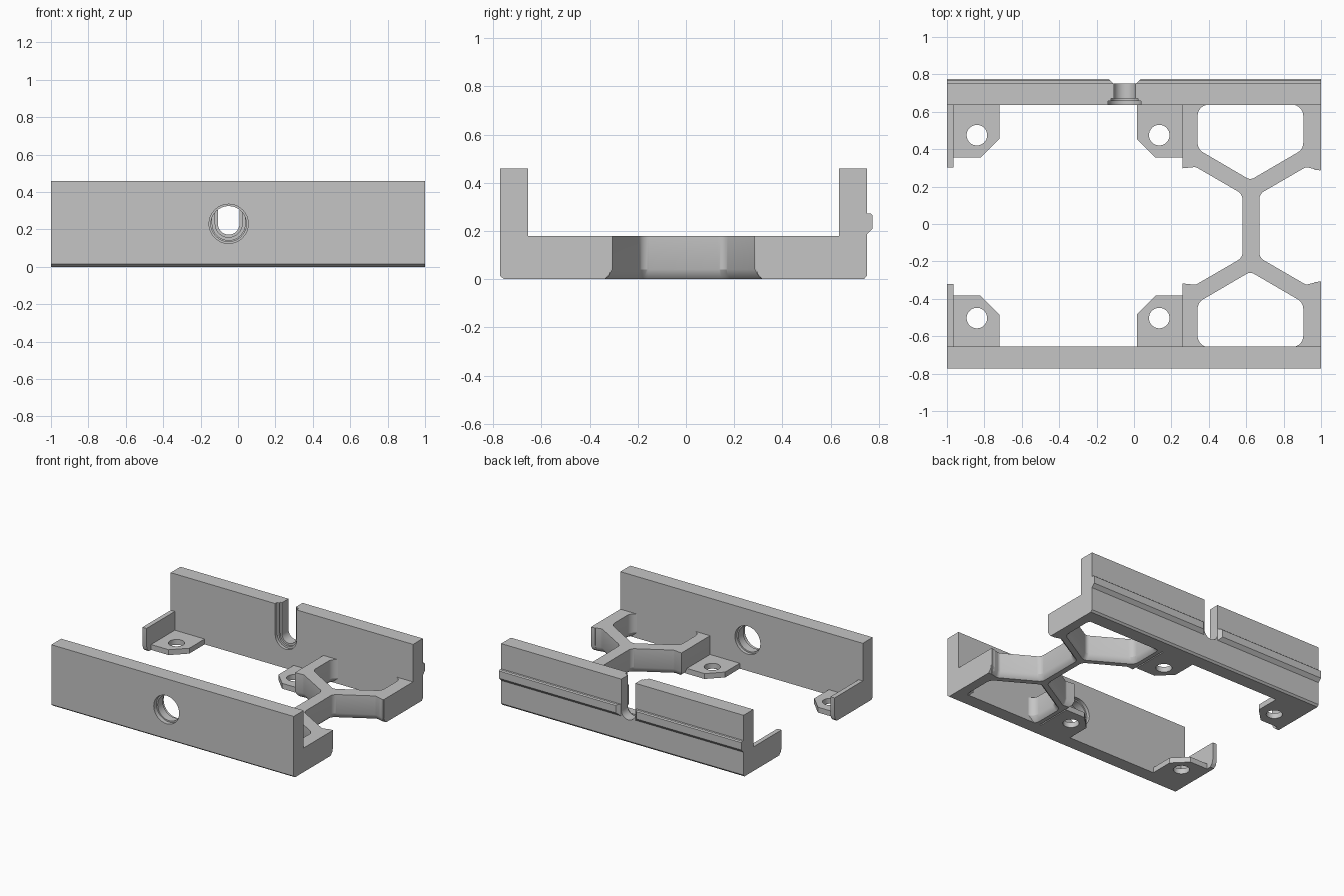
import bpy, bmesh, math
from mathutils import Vector

cube = bpy.data.objects.get("Cube")
if cube:
    bpy.data.objects.remove(cube)

grey = bpy.data.materials.new("plain grey")
grey.use_nodes = True
colour = (0.56, 0.56, 0.56, 1)
grey.diffuse_color = colour
grey.node_tree.nodes["Principled BSDF"].inputs["Base Color"].default_value = colour

PLANES = {
    "xy": lambda a, b, h: (a, b, h),
    "xz": lambda a, b, h: (a, h, b),
    "yz": lambda a, b, h: (h, a, b),
}
MID_Y = -0.01                      # symmetry line of the frame


def rounded(points, grow=0, steps=8):
    """Offset a counter-clockwise outline, then round corners given as (a, b, radius)."""
    n = len(points)
    raw = [Vector(p[:2]) for p in points]
    moved = []
    for i, p in enumerate(raw):
        d0 = (p - raw[i - 1]).normalized()
        d1 = (raw[(i + 1) % n] - p).normalized()
        n0, n1 = Vector((d0.y, -d0.x)), Vector((d1.y, -d1.x))
        moved.append(p + (n0 + n1) * grow / (1 + n0.dot(n1)))
    out = []
    for i, p in enumerate(moved):
        r = points[i][2] if len(points[i]) > 2 else 0
        if not r:
            out.append(p)
            continue
        a = (moved[i - 1] - p).normalized()
        b = (moved[(i + 1) % n] - p).normalized()
        half = a.angle(b) / 2
        centre = p + (a + b).normalized() * r / math.sin(half)
        v0 = p + a * r / math.tan(half) - centre
        v1 = p + b * r / math.tan(half) - centre
        for k in range(steps + 1):
            out.append(centre + v0.normalized().slerp(v1.normalized(), k / steps) * r)
    return out


def prism(name, points, layers, plane="xy"):
    """Stack the outline at each (height, grow) layer and close it."""
    bm = bmesh.new()
    rings = [[bm.verts.new(PLANES[plane](p.x, p.y, h)) for p in rounded(points, grow)]
             for h, grow in layers]
    bm.faces.new(rings[0])
    bm.faces.new(rings[-1])
    for low, high in zip(rings, rings[1:]):
        for i in range(len(low)):
            bm.faces.new((low[i - 1], low[i], high[i], high[i - 1]))
    bmesh.ops.remove_doubles(bm, verts=bm.verts, dist=0.0001)
    bmesh.ops.recalc_face_normals(bm, faces=bm.faces)
    mesh = bpy.data.meshes.new(name)
    bm.to_mesh(mesh)
    bm.free()
    mesh.materials.append(grey)
    ob = bpy.data.objects.new(name, mesh)
    bpy.context.collection.objects.link(ob)
    return ob


def finish(ob, cutters=()):
    """Cut the part, bake the result and shade it."""
    for c in cutters:
        m = ob.modifiers.new("cut", "BOOLEAN")
        m.operation, m.solver, m.object = "DIFFERENCE", "EXACT", c
    if cutters:
        bpy.context.view_layer.update()
        deps = bpy.context.evaluated_depsgraph_get()
        mesh = bpy.data.meshes.new_from_object(ob.evaluated_get(deps))
        ob.modifiers.clear()
        ob.data = mesh
        for c in cutters:
            bpy.data.objects.remove(c)
    ob.data.shade_smooth()
    ob.data.set_sharp_from_angle(angle=math.radians(25))


def circle(a, b, r):
    return [(a - r, b - r, r), (a + r, b - r, r), (a + r, b + r, r), (a - r, b + r, r)]


def mirrored(points, mid=MID_Y):
    return [(p[0], 2 * mid - p[1], *p[2:]) for p in reversed(points)]


HOLE_X, HOLE_Z, TOP = -0.05, 0.23, 0.46

# Front wall with a round hole, stepped on both faces
wall = prism("front_wall", [(-0.755, 0), (-0.655, 0), (-0.655, TOP), (-0.772, TOP), (-0.772, 0.014)],
             [(-1, 0), (1, 0)], "yz")
finish(wall, [prism("bore", circle(HOLE_X, HOLE_Z, r), [(y0, 0), (y1, 0)], "xz")
              for r, y0, y1 in ((0.095, -0.9, -0.5), (0.105, -0.9, -0.74), (0.105, -0.68, -0.5))])

# Back wall with the outer rail in its profile, an open stepped slot and a rail gap
wall = prism("back_wall", [(0.635, 0), (0.738, 0), (0.75, 0.014), (0.75, 0.185), (0.774, 0.21),
                           (0.774, 0.265), (0.766, 0.272), (0.75, 0.272), (0.75, TOP), (0.635, TOP)],
             [(-1, 0), (1, 0)], "yz")


def slot(r, y0, y1):
    return prism("slot", [(HOLE_X - r, HOLE_Z - r, r), (HOLE_X + r, HOLE_Z - r, r),
                          (HOLE_X + r, 0.6), (HOLE_X - r, 0.6)], [(y0, 0), (y1, 0)], "xz")


gap = prism("gap", [(HOLE_X - 0.06, 0.75), (HOLE_X + 0.06, 0.75),
                    (HOLE_X + 0.1, 0.79), (HOLE_X - 0.1, 0.79)], [(0.1, 0), (0.6, 0)])
finish(wall, [slot(0.058, 0.5, 0.9), slot(0.072, 0.5, 0.672), slot(0.088, 0.5, 0.658), gap])

# Y-ended frame with two windows and rounded lower edges
upper = [(0.67, 0.16, 0.05), (0.92, 0.305, 0.03), (0.998, 0.285), (0.998, 0.66),
         (0.26, 0.66), (0.26, 0.298), (0.33, 0.305, 0.03), (0.58, 0.16, 0.05)]
frame = prism("strut_frame", upper + mirrored(upper),
              [(0, -0.024), (0.012, -0.012), (0.04, 0), (0.18, 0)])
window = [(0.34, 0.638, 0.06), (0.34, 0.4, 0.06), (0.622, 0.235, 0.04),
          (0.905, 0.4, 0.06), (0.905, 0.638, 0.06)]
flare = [(-0.02, 0.024), (0, 0.024), (0.012, 0.012), (0.04, 0), (0.3, 0)]
finish(frame, [prism("window", w, flare) for w in (window, mirrored(window))])

# Screw tabs: one outline reflected to the four inner corners
tab = [(-0.98, 0.65), (-0.98, 0.355), (-0.82, 0.355), (-0.72, 0.455), (-0.72, 0.65)]
hole = circle(-0.84, 0.475, 0.055)
for side in ("left", "right"):
    for end in ("back", "front"):
        shape, ring = tab, hole
        if side == "left":
            shape, ring = ([(-0.705 - p[0], p[1], *p[2:]) for p in reversed(s)] for s in (shape, ring))
        if end == "front":
            shape, ring = mirrored(shape, -0.014), mirrored(ring, -0.014)
        ob = prism(f"{side}_{end}_tab", shape, [(0, 0), (0.04, 0)])
        finish(ob, [prism("screw_hole", ring, [(-0.1, 0), (0.1, 0)])])

# Low side plates at the ends of both walls
for name, x0, tip in (("right", -1, 0.302), ("left", 0.966, 0.29)):
    plate = [(0.65, 0), (0.65, 0.18), (tip, 0.18), (tip, 0.05), (tip + 0.008, 0.02), (tip + 0.028, 0)]
    for end in ("back", "front"):
        pts = plate
        if end == "front":
            pts = [(2 * MID_Y - y, z) for y, z in reversed(plate)]
        finish(prism(f"{name}_{end}_side_plate", pts, [(x0, 0), (x0 + 0.034, 0)], "yz"))
